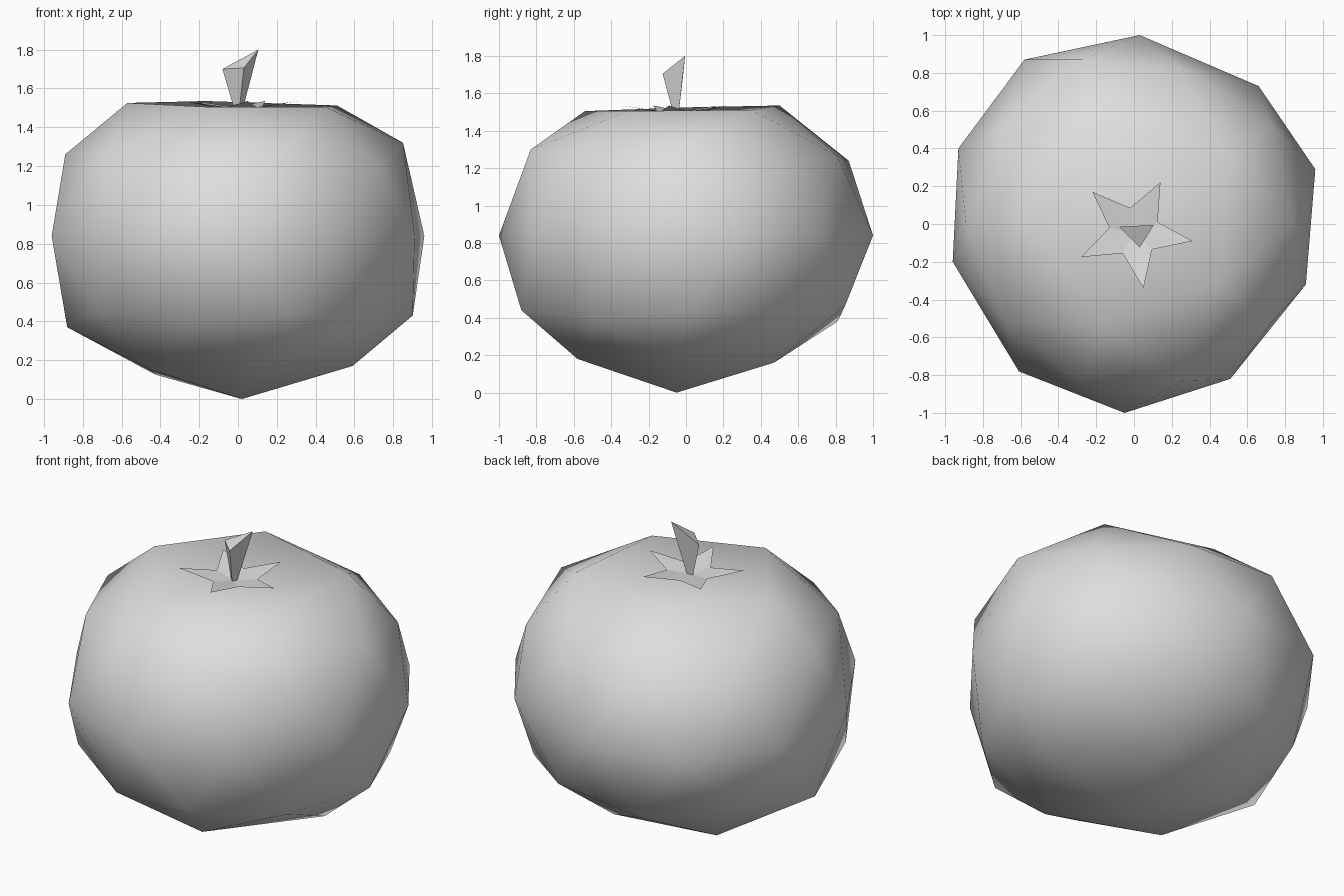
import bpy
import bmesh
from math import cos, sin, radians
from mathutils import Matrix, Vector

default_cube = bpy.data.objects.get("Cube")
if default_cube:
    bpy.data.objects.remove(default_cube, do_unlink=True)

MID = 0.84

grey = bpy.data.materials.new("light grey")
grey.use_nodes = True
colour = (0.73, 0.73, 0.73, 1)
grey.diffuse_color = colour
grey.node_tree.nodes["Principled BSDF"].inputs["Base Color"].default_value = colour


def finish(bm, name, smooth=False):
    """Turn a bmesh into a named object with the shared material."""
    mesh = bpy.data.meshes.new(name)
    for face in bm.faces:
        face.smooth = smooth
    bm.to_mesh(mesh)
    bm.free()
    mesh.materials.append(grey)
    obj = bpy.data.objects.new(name, mesh)
    bpy.context.collection.objects.link(obj)
    return obj


# Fruit body: a coarse ball whose corners are pulled slightly out of true
bm = bmesh.new()
bmesh.ops.create_icosphere(bm, subdivisions=2, radius=1,
                           matrix=Matrix.Rotation(radians(180), 4, "Z"))
origins = [(v, v.co.copy()) for v in bm.verts]
for v in bm.verts:
    v.co.z = MID + v.co.z * (0.81 if v.co.z > 0 else MID)


def pull(height, angle, x=None, y=None, z=None):
    """Move the ball corner nearest to a latitude and bearing."""
    r = (1 - height * height) ** 0.5
    a = radians(angle)
    near = Vector((r * cos(a), r * sin(a), height))
    v = min(origins, key=lambda pair: (pair[1] - near).length)[0]
    for axis, value in enumerate((x, y, z)):
        if value is not None:
            v.co[axis] = value


# Widest ring
girth = [(0.96, 0.29), (0.66, 0.73), (0.03, 1), (-0.58, 0.87), (-0.93, 0.4),
         (-0.96, -0.2), (-0.61, -0.78), (-0.05, -1), (0.51, -0.82), (0.91, -0.32)]
for i, (x, y) in enumerate(girth):
    pull(0, 18 + 36 * i, x, y, MID)

# Poles: dimpled crown and pointed base
pull(1, 0, x=0.02, y=-0.05, z=1.477)
pull(-1, 0, x=0.02, y=-0.05, z=0)

# Crown rim
RIM = 0.851
pull(RIM, 36, x=0.51, y=0.35, z=1.512)
pull(RIM, 108, y=0.5, z=1.535)
pull(RIM, 180, x=-0.57, z=1.525)
pull(RIM, -108, y=-0.54, z=1.505)
pull(RIM, -36, x=0.45, z=1.505)

# Shoulders
pull(0.447, 180, x=-0.89, z=1.26)
pull(0.447, 108, y=0.87, z=1.24)
pull(0.526, 0, x=0.85, z=1.32)
pull(0.526, -72, y=-0.83, z=1.3)

# Underside
pull(-0.447, 0, x=0.9, z=0.43)
pull(-0.447, -72, y=-0.88, z=0.44)
pull(-0.526, 180, x=-0.88, z=0.37)
pull(-0.526, 108, y=0.81, z=0.38)
pull(-RIM, 0, x=0.59, z=0.17)
pull(-RIM, 72, y=0.47, z=0.16)
pull(-RIM, -144, x=-0.46, z=0.155)
pull(-RIM, -72, y=-0.58, z=0.18)
finish(bm, "fruit_body", smooth=True)

# Leafy star: five pointed leaves lifting away from the crown
tips = [(-0.22, 0.17), (0.14, 0.22), (0.31, -0.09), (0.05, -0.34), (-0.28, -0.175)]
notches = [(-0.02, 0.085), (0.125, 0.01), (0.095, -0.135), (-0.06, -0.155), (-0.13, -0.02)]
bm = bmesh.new()
centre = bm.verts.new((0, -0.05, 1.487))
tip_verts = [bm.verts.new((x, y, 1.535)) for x, y in tips]
notch_verts = [bm.verts.new((x, y, 1.503)) for x, y in notches]
for i, tip in enumerate(tip_verts):
    bm.faces.new((centre, notch_verts[i], tip))
    bm.faces.new((centre, tip, notch_verts[i - 1]))
finish(bm, "leaf_star")

# Stem: three-sided spike, thin at the foot with a slanted cut top
foot = Vector((0, -0.05, 1.487))
cut = [Vector(p) for p in ((-0.08, -0.015, 1.7), (0.03, -0.125, 1.705), (0.105, -0.005, 1.8))]
bm = bmesh.new()
upper = [bm.verts.new(p) for p in cut]
lower = []
for p in cut:
    out = (p - foot) * 0.22
    lower.append(bm.verts.new((foot.x + out.x, foot.y + out.y, foot.z)))
bm.faces.new(upper)
bm.faces.new(lower[::-1])
for i in range(3):
    j = (i + 1) % 3
    bm.faces.new((lower[i], lower[j], upper[j], upper[i]))
finish(bm, "stem")
